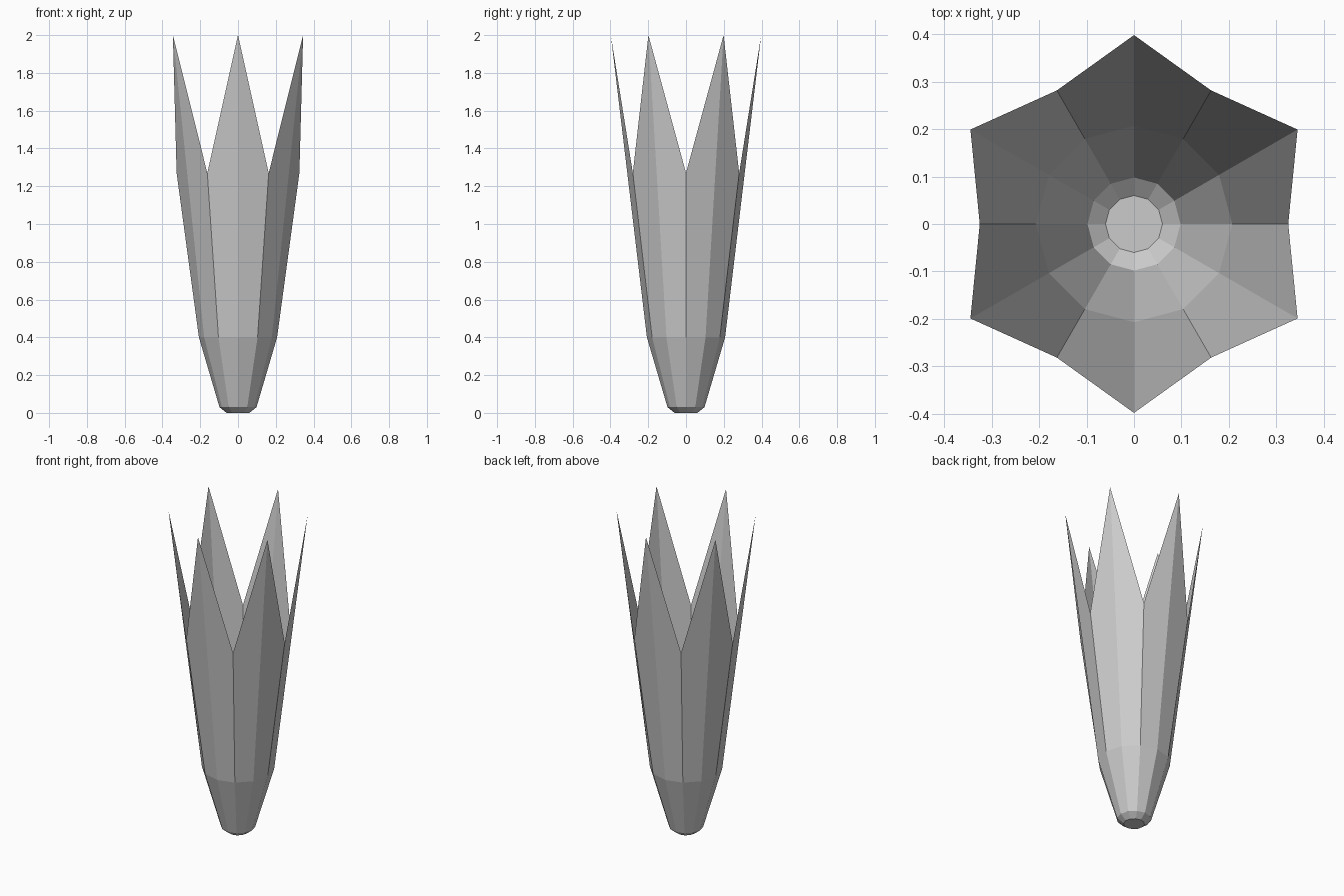
import bpy, bmesh
from math import cos, sin, pi

if "Cube" in bpy.data.objects:
    bpy.data.objects.remove(bpy.data.objects["Cube"])

SIDES = 12
bm = bmesh.new()


def ring(points):
    """One loop of vertices; points(i) gives (radius, height) for side i."""
    verts = []
    for i in range(SIDES):
        r, z = points(i)
        a = 2 * pi * i / SIDES
        verts.append(bm.verts.new((r * cos(a), r * sin(a), z)))
    return verts


# Base, chamfer and belly loops, then the zigzag rim of petal tips and notches
rings = [
    ring(lambda i: (0.06, 0.0)),
    ring(lambda i: (0.098, 0.03)),
    ring(lambda i: (0.207, 0.4)),
    ring(lambda i: (0.398, 2.0) if i % 2 else (0.325, 1.27)),
]

# Flat underside
bm.faces.new(rings[0][::-1])

# Thin single-layer wall
for low, high in zip(rings, rings[1:]):
    for i in range(SIDES):
        j = (i + 1) % SIDES
        bm.faces.new((low[i], low[j], high[j], high[i]))

mesh = bpy.data.meshes.new("flower_cup")
bm.to_mesh(mesh)
bm.free()
cup = bpy.data.objects.new("flower_cup", mesh)
bpy.context.collection.objects.link(cup)
